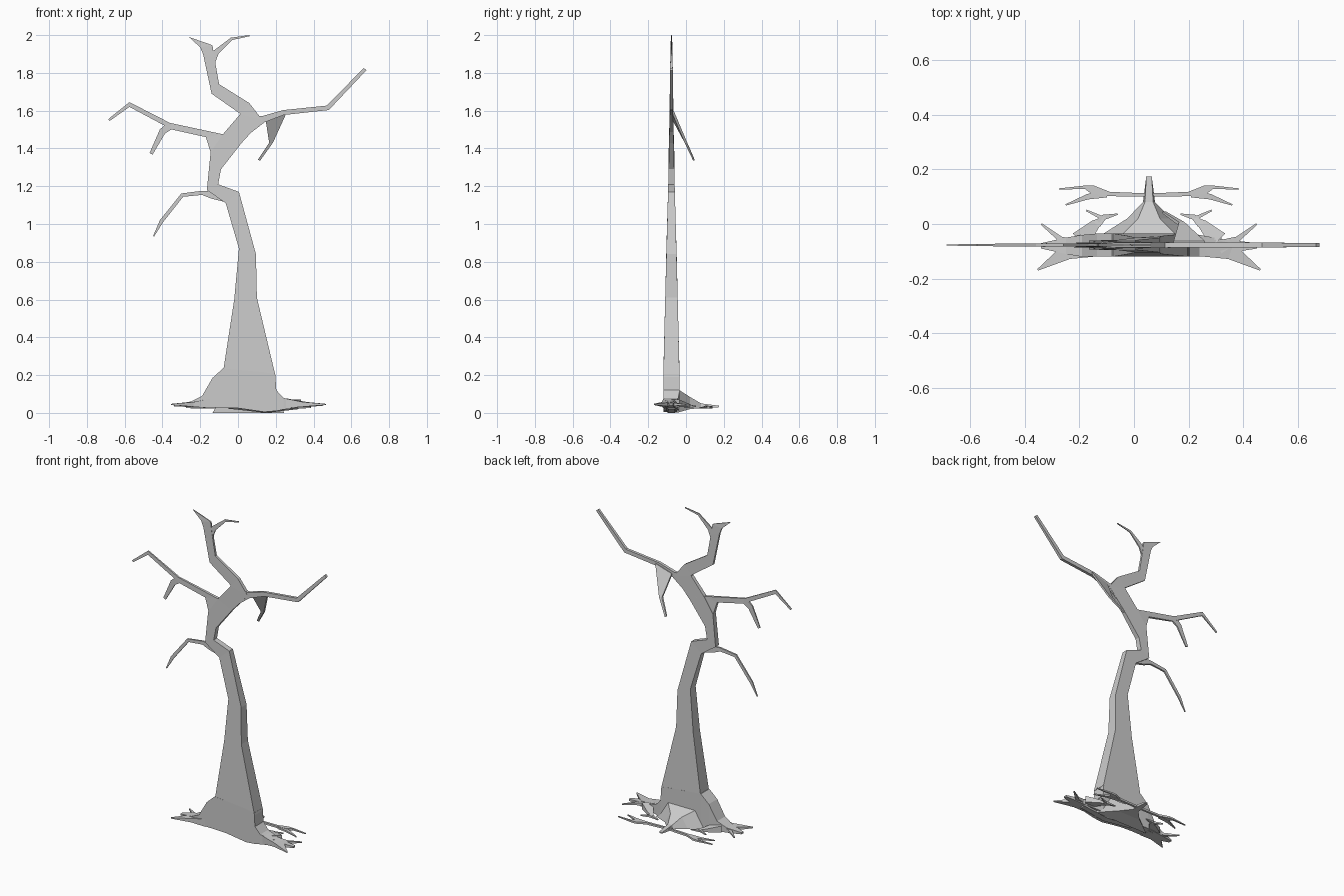
import bpy
from mathutils import Vector

YC = -0.077   # depth plane of the trunk
MX = 0.055    # mirror axis of the roots


def loft(name, rings):
    """Closed flat-faced skin through four-point rings."""
    verts = [tuple(p) for r in rings for p in r]
    faces = [(3, 2, 1, 0), tuple(len(verts) - 4 + k for k in range(4))]
    for i in range(len(rings) - 1):
        a = 4 * i
        for k in range(4):
            n = (k + 1) % 4
            faces.append((a + k, a + n, a + 4 + n, a + 4 + k))
    me = bpy.data.meshes.new(name)
    me.from_pydata(verts, [], faces)
    ob = bpy.data.objects.new(name, me)
    bpy.context.collection.objects.link(ob)
    bpy.context.view_layer.objects.active = ob
    bpy.ops.object.mode_set(mode='EDIT')
    bpy.ops.mesh.select_all(action='SELECT')
    bpy.ops.mesh.normals_make_consistent(inside=False)
    bpy.ops.object.mode_set(mode='OBJECT')
    return ob


def slab(name, secs):
    """Sections: left x, z, right x, z, half depth."""
    loft(name, [[(a, YC - h, b), (c, YC - h, d), (c, YC + h, d), (a, YC + h, b)]
                for a, b, c, d, h in secs])


def limb(name, path, thick_axis):
    """Bent tapering limb; path points: x, y, z, width, thickness."""
    t = Vector(thick_axis)
    pts = [Vector(p[:3]) for p in path]
    rings = []
    for i, p in enumerate(path):
        d0 = (pts[i] - pts[max(i - 1, 0)]).normalized()
        d1 = (pts[min(i + 1, len(pts) - 1)] - pts[i]).normalized()
        side = (d0 + d1).cross(t).normalized() * p[3] / 2
        up = t * p[4] / 2
        c = pts[i]
        rings.append([c - side - up, c + side - up, c + side + up, c - side + up])
    loft(name, rings)


def branch(name, path):
    limb(name, [(x, YC, z, w, h) for x, z, w, h in path], (0, 1, 0))


def root_pair(name, path):
    for side, s in (("left", 1), ("right", -1)):
        limb(f"{name}_{side}", [(MX + s * (x - MX), y, z, w, h)
                                for x, y, z, w, h in path], (0, 0, 1))


# trunk from flared base to crooked crown
slab("trunk", [
    (-0.08, 0.21, 0.20, 0.19, 0.043),
    (-0.02, 0.60, 0.10, 0.61, 0.033),
    (0.005, 0.87, 0.095, 0.84, 0.027),
    (-0.065, 1.11, 0.005, 1.17, 0.018),
    (-0.165, 1.18, -0.105, 1.21, 0.017),
    (-0.145, 1.38, -0.09, 1.29, 0.015),
    (-0.08, 1.475, 0.02, 1.43, 0.012),
    (0.01, 1.58, 0.13, 1.55, 0.011),
    (0.01, 1.585, 0.06, 1.64, 0.010),
    (-0.14, 1.69, -0.10, 1.74, 0.008),
    (-0.185, 1.90, -0.125, 1.88, 0.006),
    (-0.20, 1.935, -0.135, 1.945, 0.005),
    (-0.26, 1.99, -0.145, 1.95, 0.003)])

# branches
branch("crown_twig", [(-0.145, 1.86, 0.05, 0.010), (-0.115, 1.91, 0.03, 0.008),
                      (-0.035, 1.98, 0.014, 0.006), (0.06, 1.997, 0.006, 0.004)])
slab("left_branch", [(-0.145, 1.38, -0.02, 1.46, 0.012), (-0.17, 1.46, -0.08, 1.475, 0.009),
                     (-0.35, 1.50, -0.36, 1.535, 0.006), (-0.575, 1.62, -0.575, 1.645, 0.004),
                     (-0.68, 1.545, -0.687, 1.555, 0.002)])
branch("left_branch_twig", [(-0.36, 1.52, 0.04, 0.010), (-0.40, 1.49, 0.035, 0.009),
                            (-0.46, 1.372, 0.018, 0.005)])
branch("low_branch", [(-0.06, 1.135, 0.04, 0.02), (-0.14, 1.155, 0.04, 0.016),
                      (-0.19, 1.165, 0.022, 0.012), (-0.295, 1.153, 0.02, 0.01),
                      (-0.405, 1.015, 0.02, 0.008), (-0.447, 0.935, 0.006, 0.004)])
branch("right_branch", [(0.06, 1.53, 0.09, 0.021), (0.135, 1.555, 0.035, 0.02),
                        (0.24, 1.59, 0.026, 0.018), (0.475, 1.615, 0.026, 0.018),
                        (0.673, 1.82, 0.018, 0.014)])

# branch drooping to the back
loft("back_branch", [[(a, y - h, b), (c, y - h, d), (c, y + h, d), (a, y + h, b)]
                     for a, b, c, d, y, h in [
                         (0.145, 1.56, 0.26, 1.595, -0.07, 0.007),
                         (0.165, 1.43, 0.185, 1.43, 0.0, 0.007),
                         (0.105, 1.34, 0.117, 1.335, 0.042, 0.004)]])

# flared foot: x, bottom z, top z, front y, back y
foot = [(-0.34, 0.035, 0.045, -0.09, -0.07), (-0.25, 0.03, 0.06, -0.11, -0.05),
        (-0.19, 0.028, 0.09, -0.12, -0.04), (-0.135, 0.028, 0.185, -0.12, -0.035),
        (-0.08, 0.028, 0.235, -0.12, -0.034), (0.0, 0.025, 0.228, -0.12, -0.034),
        (0.14, 0.005, 0.215, -0.12, -0.034), (0.197, 0.01, 0.205, -0.12, -0.034),
        (0.203, 0.01, 0.12, -0.12, -0.034), (0.24, 0.018, 0.08, -0.12, -0.04),
        (0.32, 0.027, 0.06, -0.11, -0.055), (0.45, 0.038, 0.048, -0.09, -0.07)]
loft("foot", [[(x, f, b), (x, f, t), (x, k, t), (x, k, b)] for x, b, t, f, k in foot])

# mound running into the central back root
loft("back_root", [[(MX - w, y, b), (MX + w, y, b), (MX + u, y, t), (MX - u, y, t)]
                   for y, w, u, b, t in [
                       (-0.05, 0.19, 0.11, 0.0, 0.13), (0.02, 0.08, 0.04, 0.02, 0.085),
                       (0.08, 0.022, 0.015, 0.025, 0.05), (0.175, 0.01, 0.01, 0.03, 0.038)]])

# mirrored roots
root_pair("front_root", [(-0.15, -0.085, 0.05, 0.07, 0.05), (-0.245, -0.1, 0.045, 0.06, 0.025),
                         (-0.353, -0.168, 0.045, 0.006, 0.006)])
root_pair("side_root", [(-0.2, -0.085, 0.05, 0.05, 0.03), (-0.27, -0.055, 0.045, 0.02, 0.015),
                        (-0.34, 0.0, 0.042, 0.006, 0.006)])
root_pair("rear_root", [(-0.2, -0.06, 0.05, 0.07, 0.04), (-0.14, 0.0, 0.04, 0.035, 0.02),
                        (-0.115, 0.022, 0.035, 0.025, 0.015), (-0.175, 0.05, 0.035, 0.006, 0.006)])
root_pair("rear_root_twig", [(-0.135, 0.0, 0.04, 0.03, 0.015), (-0.11, 0.025, 0.035, 0.02, 0.012),
                             (-0.06, 0.036, 0.032, 0.005, 0.006)])
root_pair("cross_root", [(MX, 0.106, 0.034, 0.012, 0.012), (-0.09, 0.11, 0.032, 0.016, 0.012),
                         (-0.15, 0.125, 0.03, 0.032, 0.012), (-0.18, 0.135, 0.03, 0.012, 0.01),
                         (-0.275, 0.128, 0.03, 0.005, 0.006)])
root_pair("cross_root_twig", [(-0.1, 0.11, 0.03, 0.025, 0.012), (-0.17, 0.1, 0.028, 0.02, 0.01),
                              (-0.25, 0.07, 0.025, 0.005, 0.006)])

# tiny keel under the foot touching the ground
loft("keel", [[(x, YC - h, 0.03), (x, YC + h, 0.03), (x, YC + h / 2, z), (x, YC - h / 2, z)]
              for x, h, z in [(-0.05, 0.03, 0.022), (0.15, 0.04, 0.0), (0.32, 0.03, 0.02)]])
